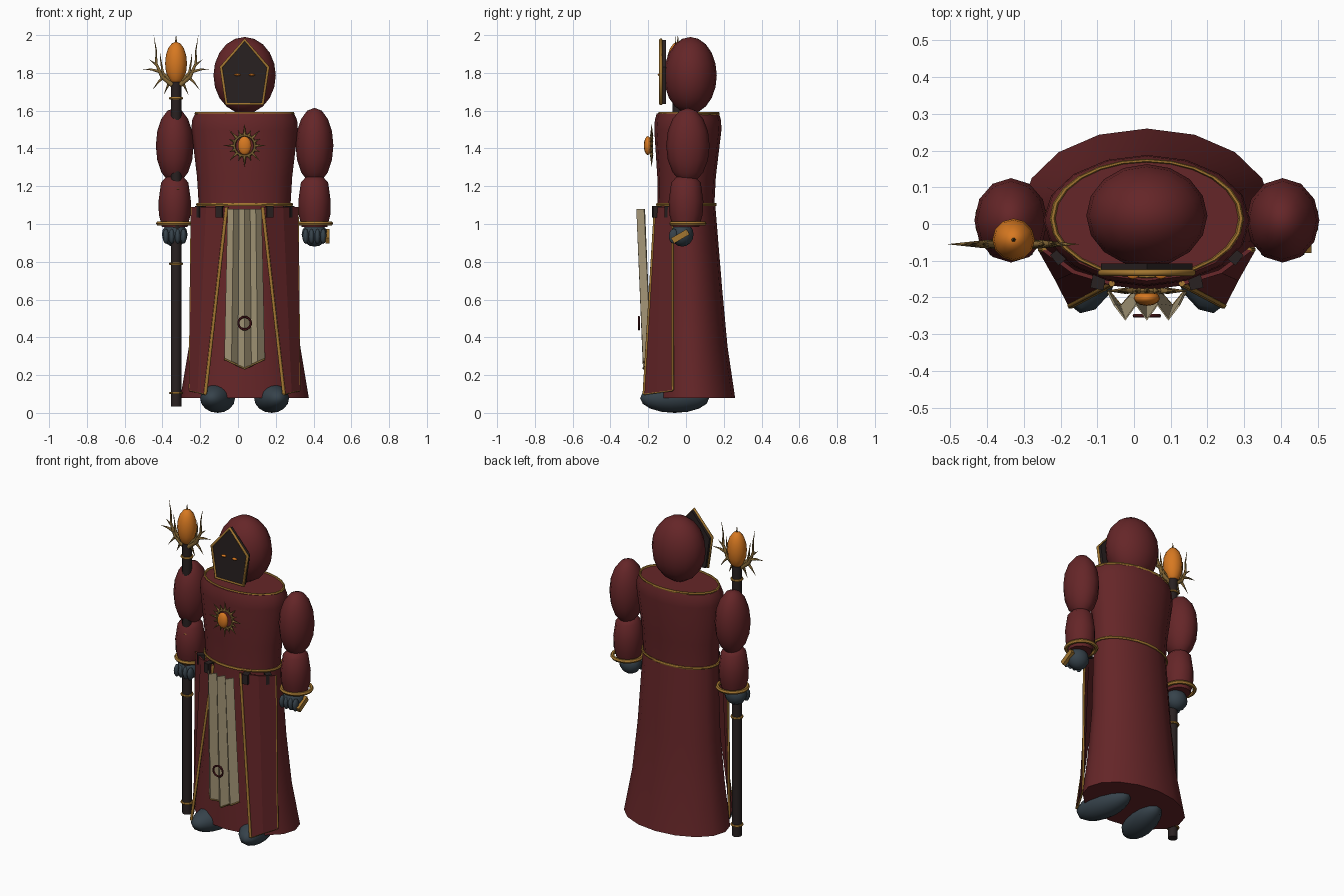
import bpy, bmesh, math
from mathutils import Vector

old = bpy.data.objects.get("Cube")
if old:
    bpy.data.objects.remove(old, do_unlink=True)

CX = 0.035  # body centre line
SIDES = (("right", -1), ("left", 1))


def material(name, r, g, b):
    m = bpy.data.materials.new(name)
    m.use_nodes = True
    m.diffuse_color = (r, g, b, 1)
    bsdf = m.node_tree.nodes["Principled BSDF"]
    bsdf.inputs["Base Color"].default_value = (r, g, b, 1)
    bsdf.inputs["Roughness"].default_value = 0.8
    return m


RED = material("robe red", 0.13, 0.019, 0.021)
GOLD = material("gold trim", 0.36, 0.18, 0.03)
BRASS = material("dull brass", 0.22, 0.13, 0.035)
CREAM = material("cream cloth", 0.46, 0.38, 0.23)
ORANGE = material("glowing orange", 0.68, 0.19, 0.015)
SLATE = material("slate leather", 0.037, 0.055, 0.07)
BLACK = material("shadow black", 0.022, 0.015, 0.015)
MAROON = material("maroon", 0.08, 0.009, 0.012)


def finish(o, name, mat, smooth=True):
    o.name = name
    o.data.materials.clear()
    o.data.materials.append(mat)
    if smooth:
        bpy.ops.object.select_all(action='DESELECT')
        o.select_set(True)
        bpy.context.view_layer.objects.active = o
        bpy.ops.object.shade_smooth_by_angle(angle=math.radians(50))
    return o


def ball(name, loc, size, mat, seg=12, rings=8, rot=(0, 0, 0)):
    bpy.ops.mesh.primitive_uv_sphere_add(segments=seg, ring_count=rings, radius=1, location=loc, rotation=rot)
    o = bpy.context.object
    o.scale = size
    return finish(o, name, mat)


def box(name, loc, size, mat, rot=(0, 0, 0)):
    bpy.ops.mesh.primitive_cube_add(size=1, location=loc, rotation=rot)
    o = bpy.context.object
    o.scale = size
    return finish(o, name, mat, False)


def ring(name, loc, major, minor, mat, rot=(0, 0, 0), scale=(1, 1, 1)):
    bpy.ops.mesh.primitive_torus_add(major_segments=24, minor_segments=6, major_radius=major,
                                     minor_radius=minor, location=loc, rotation=rot)
    o = bpy.context.object
    o.scale = scale
    return finish(o, name, mat)


def from_bmesh(name, bm, mat, smooth):
    bmesh.ops.recalc_face_normals(bm, faces=bm.faces)
    me = bpy.data.meshes.new(name)
    bm.to_mesh(me)
    bm.free()
    o = bpy.data.objects.new(name, me)
    bpy.context.collection.objects.link(o)
    return finish(o, name, mat, smooth)


def loft(name, cx, rings, mat, n=16):
    """Closed skin over ellipses given as (z, centre y, half width, half depth)."""
    bm = bmesh.new()
    rows = [[bm.verts.new((cx + rx * math.cos(math.tau * i / n), cy + ry * math.sin(math.tau * i / n), z))
             for i in range(n)] for z, cy, rx, ry in rings]
    for a, b in zip(rows, rows[1:]):
        for i in range(n):
            j = (i + 1) % n
            bm.faces.new((a[i], a[j], b[j], b[i]))
    bm.faces.new(rows[0])
    bm.faces.new(rows[-1])
    return from_bmesh(name, bm, mat, True)


def sheet(name, rows, mat, thick):
    """Cloth through rows of points, thickened."""
    bm = bmesh.new()
    rows = [[bm.verts.new(p) for p in r] for r in rows]
    for a, b in zip(rows, rows[1:]):
        for i in range(len(a) - 1):
            bm.faces.new((a[i], a[i + 1], b[i + 1], b[i]))
    o = from_bmesh(name, bm, mat, False)
    mod = o.modifiers.new("thickness", 'SOLIDIFY')
    mod.thickness = thick
    mod.offset = 0
    return o


def tube(name, pts, r, mat, closed=False, taper=False):
    cu = bpy.data.curves.new(name, 'CURVE')
    cu.dimensions = '3D'
    cu.bevel_depth = r
    cu.bevel_resolution = 1
    cu.use_fill_caps = True
    s = cu.splines.new('POLY')
    s.points.add(len(pts) - 1)
    for i, p in enumerate(pts):
        s.points[i].co = (*p, 1)
        s.points[i].radius = 1 - 0.97 * i / (len(pts) - 1) if taper else 1
    s.use_cyclic_u = closed
    o = bpy.data.objects.new(name, cu)
    bpy.context.collection.objects.link(o)
    cu.materials.append(mat)
    return o


# Robe, belt and collar
loft("robe_skirt", CX, [(0.08, 0.04, 0.34, 0.22), (0.35, 0.025, 0.295, 0.195),
                        (0.65, 0.02, 0.265, 0.172), (1.1, 0.005, 0.243, 0.15)], RED)
loft("robe_torso", CX, [(1.1, 0, 0.243, 0.15), (1.25, 0.003, 0.252, 0.155), (1.5, 0.01, 0.282, 0.178),
                        (1.55, 0.01, 0.278, 0.175), (1.585, 0.01, 0.262, 0.165)], RED)
ring("belt", (CX, 0.002, 1.103), 1, 0.03, GOLD, scale=(0.25, 0.156, 0.3))
ring("collar", (CX, 0.015, 1.585), 1, 0.03, GOLD, scale=(0.257, 0.158, 0.3))

# Hood and face plate
ball("hood", (CX, 0.023, 1.787), (0.165, 0.14, 0.203), RED, 16, 10)
outline = [(0, 1.975), (0.125, 1.83), (0.097, 1.635), (-0.097, 1.635), (-0.125, 1.83)]
bm = bmesh.new()
face = bm.faces.new([bm.verts.new((CX + x, -0.133, z)) for x, z in outline])
ext = bmesh.ops.extrude_face_region(bm, geom=[face])
bmesh.ops.translate(bm, vec=(0, 0.026, 0), verts=[v for v in ext["geom"] if isinstance(v, bmesh.types.BMVert)])
from_bmesh("face_plate", bm, BLACK, False)
tube("face_frame", [(CX + x, -0.133, z) for x, z in outline], 0.009, GOLD, closed=True)

for side, s in SIDES:
    ball(side + "_eye", (CX + s * 0.038, -0.138, 1.79), (0.017, 0.012, 0.007), ORANGE)

    # Arms, cuffs and hands
    ax = CX + s * 0.37
    ball(side + "_upper_arm", (ax, 0.01, 1.415), (0.1, 0.115, 0.2), RED)
    loft(side + "_forearm", ax, [(1.255, 0, 0.04, 0.045), (1.22, 0, 0.072, 0.078), (1.12, 0, 0.086, 0.092),
                                 (1.05, 0, 0.084, 0.088), (0.985, 0, 0.068, 0.07)], RED, 12)
    ring(side + "_cuff", (ax, 0.01, 1.003), 0.087, 0.012, GOLD)
    ball(side + "_hand", (ax, -0.02, 0.945), (0.068, 0.06, 0.065), SLATE)
    for i in range(4):
        ball(f"{side}_finger_{i}", (ax + (i - 1.5) * 0.031, -0.065, 0.935), (0.017, 0.026, 0.04), SLATE, 8, 6)

    # Feet
    ball(side + "_boot", (CX + s * 0.143, -0.06, 0.078), (0.088, 0.187, 0.078), SLATE, 14, 8,
         (0, 0, s * math.radians(12)))

    # Front robe panels with trim
    def at(x, y, z):
        return (CX + s * x, y, z)
    top = [at(0.095, -0.162, 1.09), at(0.2, -0.13, 1.09), at(0.28, -0.07, 1.09)]
    low = [at(0.208, -0.222, 0.1), at(0.245, -0.15, 0.11), at(0.29, -0.07, 0.12)]
    sheet(side + "_robe_panel", [top, low], RED, 0.012)
    tube(side + "_inner_trim", [top[0], low[0]], 0.009, GOLD)
    tube(side + "_outer_trim", [top[2], low[2]], 0.007, GOLD)
    tube(side + "_hem_trim", low, 0.006, GOLD)

    # Belt pouches
    for label, x, y, turn in (("front", 0.132, -0.155, 0.2), ("side", 0.235, -0.085, 0.9)):
        box(f"{side}_{label}_pouch", at(x, y, 1.065), (0.036, 0.045, 0.06), BLACK, (0, 0, s * turn))

box("hand_ornament", (CX + 0.438, -0.03, 0.935), (0.022, 0.095, 0.032), GOLD, (math.radians(30), 0, 0))

# Pleated tabard with a ring badge
rows = []
for z, half, y, tip in ((1.08, 0.088, -0.22, 0), (0.285, 0.105, -0.185, -0.05)):
    rows.append([(CX + half * (i / 3 - 1), y - 0.04 * (i % 2), z + tip * (1 - abs(i / 3 - 1)))
                 for i in range(7)])
sheet("tabard", rows, CREAM, 0.006)
tube("tabard_hem", rows[1], 0.006, BRASS)
ring("tabard_badge", (CX, -0.25, 0.475), 0.033, 0.006, MAROON, (math.pi / 2, 0, 0))

# Sun emblem on the chest
sun = Vector((CX, -0.182, 1.415))
ball("sun_gem", sun + Vector((0, -0.02, 0)), (0.036, 0.021, 0.05), ORANGE)
ring("sun_ring", sun, 0.055, 0.008, BRASS, (math.pi / 2, 0, 0))
for i in range(16):
    a = math.tau * i / 16
    d = Vector((math.sin(a), 0, math.cos(a)))
    reach = 0.115 if i % 2 == 0 else 0.09
    tube(f"sun_ray_{i}", [sun + d * 0.055, sun + d * reach], 0.009, BRASS, taper=True)

# Staff
SX, SY = -0.328, -0.043
bpy.ops.mesh.primitive_cylinder_add(vertices=12, radius=0.028, depth=1.73, location=(SX, SY, 0.9))
finish(bpy.context.object, "staff_shaft", BLACK)
for i, z in enumerate((0.105, 0.79, 1.185, 1.665)):
    ring(f"staff_band_{i}", (SX, SY, z), 0.031, 0.007, GOLD)
ball("staff_gem", (SX, SY, 1.85), (0.058, 0.058, 0.115), ORANGE)
tube("staff_tip", [(SX, SY, 1.95), (SX, SY, 2.0)], 0.008, BRASS, taper=True)

# Claws and thorns around the staff gem
claws = [
    ("long_claw", 0.015, [(0.02, 1.735), (0.075, 1.78), (0.105, 1.85), (0.105, 1.92), (0.118, 1.998)]),
    ("short_claw", 0.012, [(0.03, 1.76), (0.07, 1.8), (0.08, 1.86), (0.085, 1.91)]),
    ("side_thorn", 0.011, [(0.08, 1.805), (0.13, 1.818), (0.178, 1.82)]),
    ("upper_thorn", 0.009, [(0.1, 1.84), (0.14, 1.87)]),
    ("lower_thorn", 0.011, [(0.06, 1.785), (0.095, 1.75), (0.125, 1.71)]),
    ("base_thorn", 0.01, [(0.035, 1.75), (0.065, 1.685)]),
]
for side, s in SIDES:
    for name, r, path in claws:
        tube(f"{side}_{name}", [(SX + s * x, SY - 0.012, z) for x, z in path], r, BRASS, taper=True)
